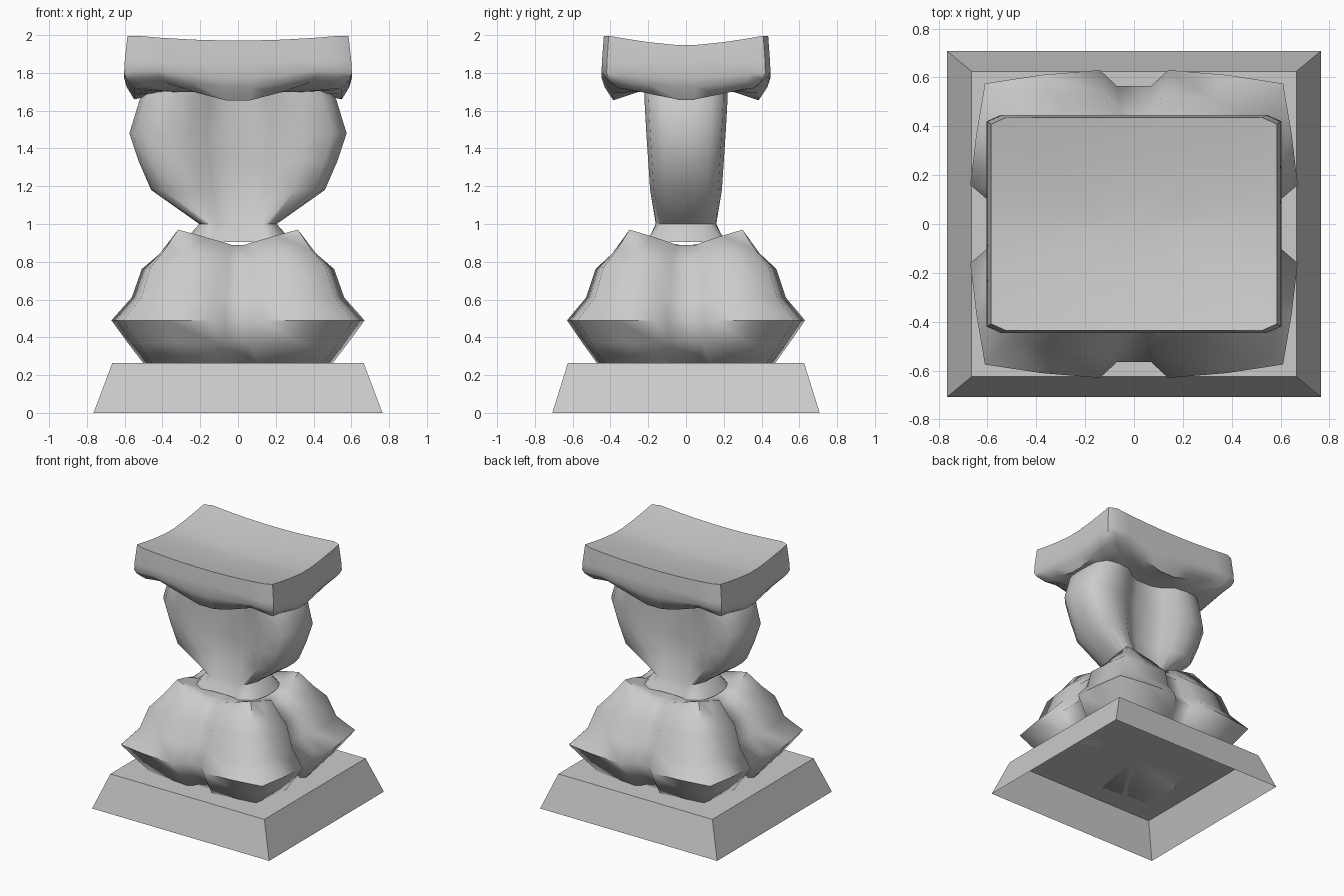
import bpy, bmesh, math

if "Cube" in bpy.data.objects:
    bpy.data.objects.remove(bpy.data.objects["Cube"])

stone = bpy.data.materials.new("grey_stone")
stone.use_nodes = True
GREY = (0.6, 0.6, 0.6, 1)
stone.diffuse_color = GREY
stone.node_tree.nodes["Principled BSDF"].inputs["Base Color"].default_value = GREY


def mirrored(quarter):
    """Full ring from the points of the +x +y quarter, running from y axis to x axis."""
    ring = list(quarter)
    ring += [(x, -y, z) for x, y, z in reversed(quarter)]
    ring += [(-x, -y, z) for x, y, z in quarter]
    ring += [(-x, y, z) for x, y, z in reversed(quarter)]
    return ring


def loft(name, quarters, low=None, high=None, angle=None):
    """Skin quarter rings from bottom to top; low and high close the ends with a centre point."""
    bm = bmesh.new()
    rings = [[bm.verts.new(p) for p in mirrored(q)] for q in quarters]
    n = len(rings[0])
    for a, b in zip(rings, rings[1:]):
        for i in range(n):
            j = (i + 1) % n
            bm.faces.new((a[i], a[j], b[j], b[i]))
    for z, ring in ((low, rings[0]), (high, rings[-1])):
        if z is not None:
            c = bm.verts.new((0, 0, z))
            for i in range(n):
                bm.faces.new((ring[i], ring[(i + 1) % n], c))
    bmesh.ops.recalc_face_normals(bm, faces=bm.faces)
    mesh = bpy.data.meshes.new(name)
    bm.to_mesh(mesh)
    bm.free()
    mesh.materials.append(stone)
    ob = bpy.data.objects.new(name, mesh)
    bpy.context.collection.objects.link(ob)
    if angle:
        bpy.ops.object.select_all(action='DESELECT')
        ob.select_set(True)
        bpy.context.view_layer.objects.active = ob
        bpy.ops.object.shade_smooth_by_angle(angle=math.radians(angle))
    return ob


# Plinth: tapered block, open underneath
loft("plinth", [[(0.765, 0.708, 0)], [(0.665, 0.625, 0.265)]], high=0.265)

# Lobed body: square section with a notch in the middle of each side
BODY = [(0.07, 0.565), (0.14, 0.63), (0.38, 0.61), (0.61, 0.575),
        (0.645, 0.37), (0.67, 0.16), (0.60, 0.10)]
LIFT = [0, 0.15, 0.6, 1, 0.6, 0.15, 0]      # corners rise above the notches
body = []
for z, s, lift in [(0.265, 0.75, 0), (0.37, 0.87, 0), (0.49, 1, 0), (0.61, 0.84, 0),
                   (0.76, 0.76, 0.01), (0.82, 0.64, 0.04), (0.89, 0.52, 0.08),
                   (0.885, 0.38, 0.03)]:
    body.append([(x * s, y * s, z + lift * k) for (x, y), k in zip(BODY, LIFT)])
loft("lobed_body", body, low=0.265, high=0.885, angle=60)

# Column: two broad petals joined by a recessed web, pinched above a flared foot
PETAL = [(0.13, 0.52), (0.29, 0.66), (0.44, 0.93), (0.65, 1), (0.87, 0.9), (0.97, 0.6), (1, 0.22)]
FOOT = [(0.25, 0.9), (0.5, 0.95), (0.6, 0.97), (0.7, 0.95), (0.85, 0.8), (0.95, 0.5), (1, 0.2)]
column = [[(x * sx, y * sy, z) for x, y in section] for z, sx, sy, section in [
    (0.905, 0.28, 0.22, FOOT), (0.95, 0.25, 0.19, FOOT), (1.0, 0.205, 0.165, FOOT),
    (1.18, 0.46, 0.19, PETAL), (1.33, 0.525, 0.2, PETAL), (1.48, 0.575, 0.21, PETAL),
    (1.66, 0.52, 0.22, PETAL), (1.82, 0.42, 0.22, PETAL)]]
loft("petal_column", column, low=0.92, high=1.82, angle=60)

# Cap: dished cushion with a scalloped lower edge
EDGE = [(0.12, 1), (0.4, 1), (0.7, 1), (0.9, 1), (1, 0.94), (1, 0.75), (1, 0.45), (1, 0.12)]
HEM = [1.655, 1.695, 1.75, 1.74, 1.72, 1.71, 1.685, 1.66]


def dish(x, y):
    return 1.915 + 0.055 * abs(y / 0.43) ** 1.5 + 0.03 * (x / 0.58) ** 2


def cap_top(s):
    pts = [(x * 0.585 * s, y * 0.435 * s) for x, y in EDGE]
    return [(x, y, dish(x, y)) for x, y in pts]


cap = [[(x * 0.35, y * 0.25, 1.7) for x, y in EDGE]]
for sx, sy, t in [(0.55, 0.385, 0), (0.59, 0.43, 0.35), (0.603, 0.447, 0.6)]:
    cap.append([(x * sx, y * sy, h + (1.85 - h) * t) for (x, y), h in zip(EDGE, HEM)])
cap.append([(x * 0.6, y * 0.445, 1.86) for x, y in EDGE])
cap += [cap_top(s) for s in (1, 0.75, 0.5, 0.25)]
loft("cushion_cap", cap, low=1.7, high=1.915, angle=60)
